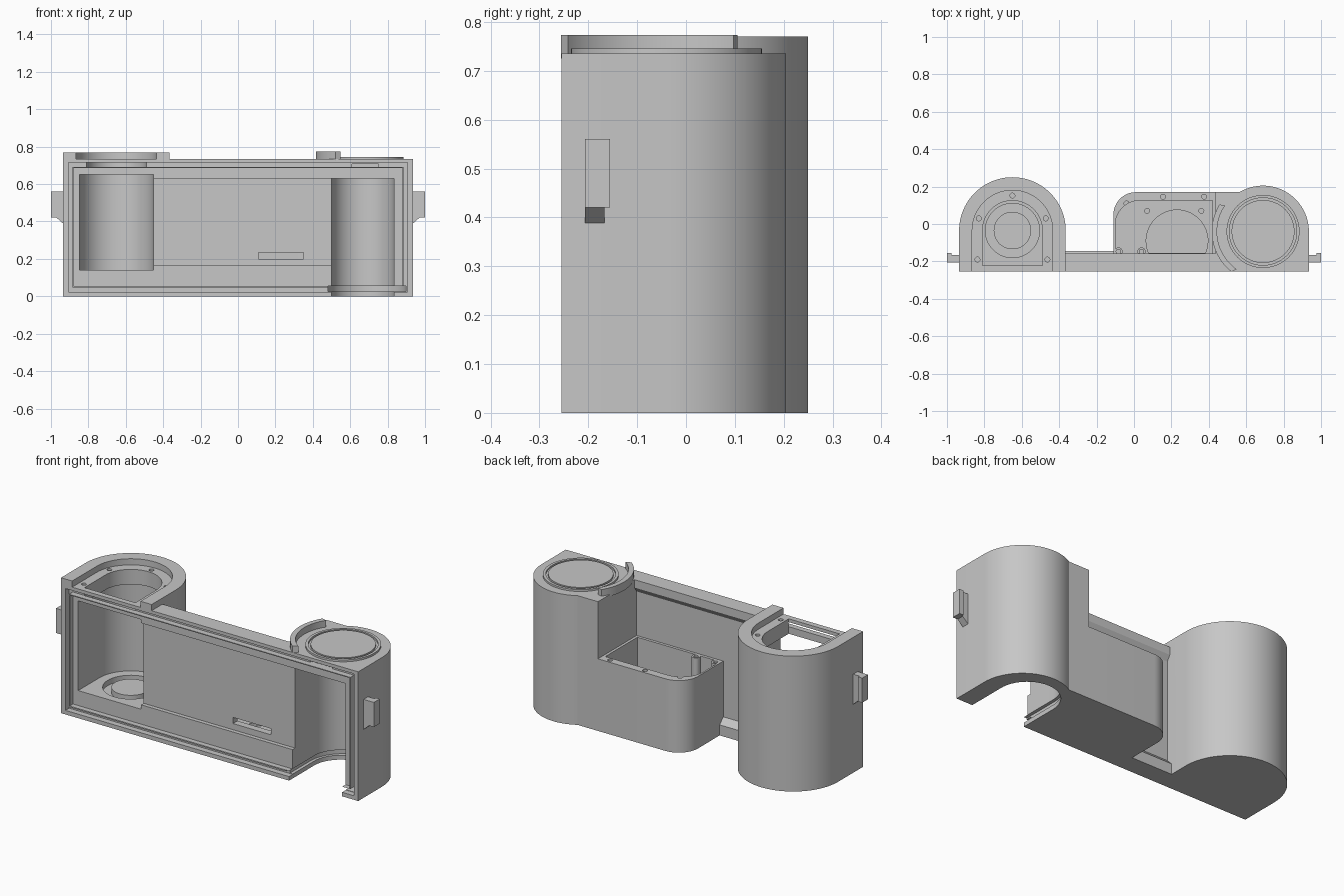
import bpy, bmesh, math

old = bpy.data.objects.get("Cube")
if old:
    bpy.data.objects.remove(old, do_unlink=True)

grey = bpy.data.materials.new("plain grey")
grey.use_nodes = True
grey.diffuse_color = (0.57, 0.57, 0.57, 1)
grey.node_tree.nodes["Principled BSDF"].inputs["Base Color"].default_value = grey.diffuse_color

FRONT = -0.255
TOP = 0.735
SPOOL = (-0.65, -0.035)     # hollow tower axis
FILM = (0.69, -0.04)        # open-bottomed tower axis
CHAMBER = (0.667, -0.03)    # film chamber axis

PLACE = {
    "x": lambda p, t: (t, p[0], p[1]),
    "y": lambda p, t: (p[0], t, p[1]),
    "z": lambda p, t: (p[0], p[1], t),
}


def prism(name, pts, lo, hi, axis="z"):
    """Extrude a 2D profile along the given axis."""
    bm = bmesh.new()
    a = [bm.verts.new(PLACE[axis](p, lo)) for p in pts]
    b = [bm.verts.new(PLACE[axis](p, hi)) for p in pts]
    bm.faces.new(a)
    bm.faces.new(b[::-1])
    for i in range(len(pts)):
        j = (i + 1) % len(pts)
        bm.faces.new((a[i], a[j], b[j], b[i]))
    bmesh.ops.recalc_face_normals(bm, faces=bm.faces)
    me = bpy.data.meshes.new(name)
    bm.to_mesh(me)
    bm.free()
    me.materials.append(grey)
    ob = bpy.data.objects.new(name, me)
    bpy.context.collection.objects.link(ob)
    return ob


def arc(c, r, a0, a1, n=32):
    angles = [math.radians(a0 + (a1 - a0) * i / n) for i in range(n + 1)]
    return [(c[0] + r * math.cos(a), c[1] + r * math.sin(a)) for a in angles]


def box(x0, x1, y0, y1, z0, z1, name="block"):
    return prism(name, [(x0, y0), (x1, y0), (x1, y1), (x0, y1)], z0, z1)


def cyl(c, r, z0, z1, name="disc"):
    return prism(name, arc(c, r, 0, 360, 64)[:-1], z0, z1)


def arch(c, r, y, z0, z1, name="arch"):
    """Half-round back with straight sides running forward to y."""
    return prism(name, [(c[0] - r, y), (c[0] + r, y)] + arc(c, r, 0, 180, 48), z0, z1)


def combine(target, tool, operation):
    mod = target.modifiers.new("cut", "BOOLEAN")
    mod.operation = operation
    mod.solver = "EXACT"
    mod.object = tool
    bpy.context.view_layer.objects.active = target
    bpy.ops.object.modifier_apply(modifier=mod.name)
    bpy.data.objects.remove(tool, do_unlink=True)


def smooth(ob):
    bpy.ops.object.select_all(action="DESELECT")
    ob.select_set(True)
    bpy.context.view_layer.objects.active = ob
    bpy.ops.object.shade_smooth_by_angle(angle=math.radians(25))


# Main shell: two towers, the plate with sloped bars and the low middle housing
body = arch(SPOOL, 0.285, FRONT, 0, 0.77, "body_shell")
middle = [(0.5, FRONT), (0.5, 0.17)] + arc((0.01, 0.05), 0.12, 90, 180, 16) + [(-0.11, FRONT)]
top_bar = [(FRONT, TOP), (-0.158, TOP), (-0.158, 0.69), (-0.185, 0.65), (FRONT, 0.65)]
low_bar = [(FRONT, 0), (-0.145, 0), (-0.145, 0.06), (-0.185, 0.1), (FRONT, 0.1)]
solids = [
    arch(FILM, 0.245, FRONT, 0, TOP),
    box(0.435, 0.62, FRONT, 0.17, 0, TOP),
    prism("housing", middle, 0, 0.41),
    box(-0.7, 0.7, FRONT, -0.178, 0, TOP),
    prism("top_bar", top_bar, -0.7, 0.6, "x"),
    prism("low_bar", low_bar, -0.7, 0.6, "x"),
    cyl(FILM, 0.195, 0.7, 0.746),
]
for s in solids:
    combine(body, s, "UNION")

F = FRONT - 0.02
pocket = [(-0.1, -0.162), (0.42, -0.162), (0.42, 0.125)] + arc((0.03, -0.005), 0.13, 90, 180, 16)
cuts = [
    # Shallow front recess, film panel and seal groove
    box(-0.88, 0.88, F, -0.225, 0.055, 0.685),
    box(-0.455, 0.6, F, -0.202, 0.165, 0.63),
    box(-0.907, 0.907, F, -0.222, 0.69, 0.716),
    box(-0.907, 0.907, F, -0.222, 0.023, 0.048),
    box(-0.907, -0.885, F, -0.222, 0.03, 0.71),
    box(0.885, 0.907, F, -0.222, 0.03, 0.71),
    # Spool chamber with its top opening and ledge
    arch(SPOOL, 0.198, F, 0.14, 0.65),
    arch(SPOOL, 0.16, -0.223, 0.6, 0.8),
    arch(SPOOL, 0.215, F, TOP, 0.8),
    # Open-bottomed film chamber with a flange slot and a hollow dial
    arch(CHAMBER, 0.167, F, -0.02, 0.63),
    arch(FILM, 0.208, F, 0.025, 0.055),
    cyl(FILM, 0.14, 0.6, 0.705),
    cyl(FILM, 0.095, 0.6, 0.8),
    # Mechanism pocket, its round floor recess and small slots
    prism("pocket", pocket, 0.12, 0.5),
    prism("floor_recess", arc((0.23, -0.09), 0.165, -23, 203), 0.1, 0.14),
    box(0.11, 0.35, F, -0.12, 0.2, 0.235),
    box(0.61, 0.75, F, -0.21, 0.69, 0.708),
]
# Screw holes on the ledge, housing rim and pocket floor
ledge_holes = [(-0.65, 0.152), (-0.83, 0.03), (-0.472, 0.03), (-0.837, -0.19), (-0.463, -0.19)]
rim_holes = [(-0.04, 0.11), (0.155, 0.146), (0.375, 0.146)]
floor_holes = [(0.07, 0.07), (0.36, 0.07)]
for holes, level in ((ledge_holes, TOP), (rim_holes, 0.41), (floor_holes, 0.12)):
    cuts += [cyl(p, 0.013, level - 0.035, level + 0.02) for p in holes]
for c in cuts:
    combine(body, c, "DIFFERENCE")

# Ring grooves in the chamber floor and in the dial
for centre, outer, inner, z0, z1 in ((SPOOL, 0.145, 0.1, 0.11, 0.16), (FILM, 0.18, 0.168, 0.736, 0.76)):
    ring = cyl(centre, outer, z0, z1)
    combine(ring, cyl(centre, inner, z0 - 0.02, z1 + 0.02), "DIFFERENCE")
    combine(body, ring, "DIFFERENCE")
smooth(body)

# Screw posts standing in the pocket against the plate
for i, p in enumerate(((-0.083, -0.147), (0.04, -0.147))):
    post = cyl(p, 0.022, 0.115, 0.41, "pocket_post_%d" % (i + 1))
    combine(post, cyl(p, 0.012, 0.375, 0.45), "DIFFERENCE")
    smooth(post)

# Curved guard beside the dial
guard = arc(FILM, 0.274, 148, 232) + arc(FILM, 0.246, 235, 146)
smooth(prism("dial_guard", guard, TOP - 0.01, 0.773))

# Strap lugs with sloping undersides
for side, s in (("left", 1), ("right", -1)):
    stem = [(s * x, z) for x, z in ((0.925, 0.38), (0.97, 0.42), (0.985, 0.42), (0.985, 0.56), (0.925, 0.56))]
    prism(side + "_lug_stem", stem, -0.207, -0.167, "y")
    x0, x1 = sorted((s * 0.975, s * 1.0))
    box(x0, x1, -0.207, -0.155, 0.42, 0.56, side + "_lug_tip")
